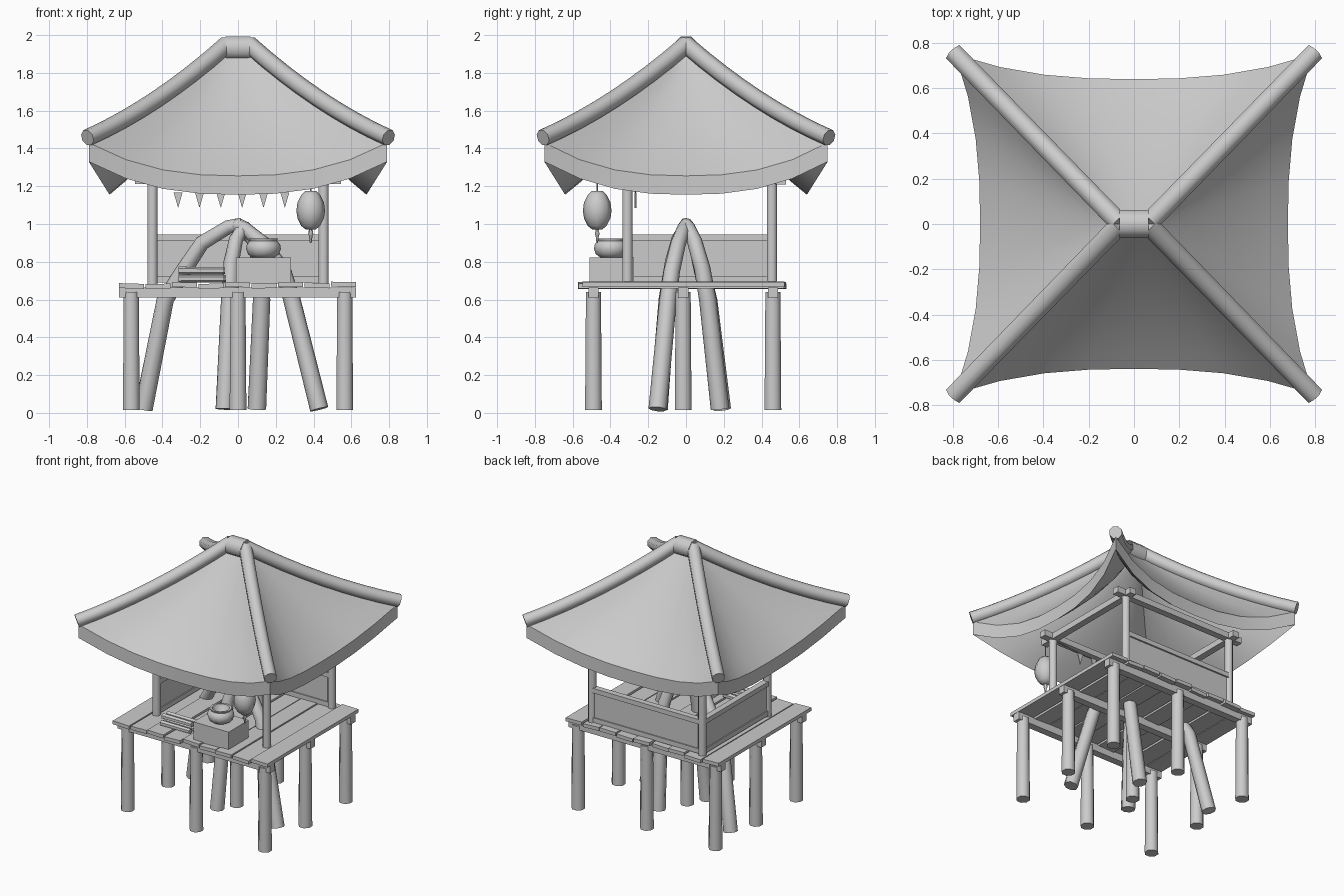
import bpy, bmesh, math, random
from mathutils import Vector

if "Cube" in bpy.data.objects:
    bpy.data.objects.remove(bpy.data.objects["Cube"])

random.seed(4)


def finish(name, bm, smooth=True):
    bmesh.ops.recalc_face_normals(bm, faces=bm.faces)
    me = bpy.data.meshes.new(name)
    bm.to_mesh(me)
    bm.free()
    ob = bpy.data.objects.new(name, me)
    bpy.context.collection.objects.link(ob)
    if smooth:
        bpy.ops.object.select_all(action='DESELECT')
        ob.select_set(True)
        bpy.context.view_layer.objects.active = ob
        bpy.ops.object.shade_smooth_by_angle(angle=math.radians(smooth if smooth > 1 else 50))
    return ob


def skin(name, rings):
    """Join rings of points into a capped skin."""
    bm = bmesh.new()
    vs = [[bm.verts.new(p) for p in r] for r in rings]
    n = len(vs[0])
    for a, b in zip(vs, vs[1:]):
        for i in range(n):
            bm.faces.new((a[i], a[(i + 1) % n], b[(i + 1) % n], b[i]))
    bm.faces.new(vs[0])
    bm.faces.new(vs[-1])
    return finish(name, bm)


def tube(name, pts, r0, r1=None, sides=8):
    """Round bar along a path, tapering from r0 to r1."""
    pts = [Vector(p) for p in pts]
    r1 = r0 if r1 is None else r1
    n = len(pts)
    rings, q, last = [], None, None
    for i, p in enumerate(pts):
        d = (pts[min(i + 1, n - 1)] - pts[max(i - 1, 0)]).normalized()
        q = d.to_track_quat('Z', 'Y') if q is None else last.rotation_difference(d) @ q
        last = d
        r = r0 + (r1 - r0) * i / (n - 1)
        rings.append([p + q @ Vector((r * math.cos(a), r * math.sin(a), 0))
                      for a in [math.tau * (k + .5) / sides for k in range(sides)]])
    return skin(name, rings)


def lathe(name, x, y, profile, sides=10):
    """Turned shape from (radius, height) pairs."""
    return skin(name, [[(x + r * math.cos(math.tau * k / sides), y + r * math.sin(math.tau * k / sides), z)
                        for k in range(sides)] for r, z in profile])


def box(name, lo, hi, tilt=0):
    bm = bmesh.new()
    bmesh.ops.create_cube(bm, size=1)
    for v in bm.verts:
        t = v.co.x * tilt
        v.co = Vector([(a + b) / 2 + c * (b - a) for a, b, c in zip(lo, hi, v.co)])
        v.co.z += t
    return finish(name, bm, False)


# Roof: four thick sagging panels rising to a short ridge, with upright eave edges
def ridge(s, drop=0.0):
    return Vector((.06 + .73 * s, .75 * s, 1.95 - drop - .49 * s - .16 * s * (1 - s)))


def roof_panel(name, along_x, sign, rows=8, cols=8):
    bm = bmesh.new()

    def row(s, drop):
        p, out = ridge(s, drop), []
        for j in range(cols + 1):
            t = 2 * j / cols - 1
            k = s * (1 - abs(t) ** 2.5)
            z = p.z - .175 * k
            out.append(bm.verts.new((p.x * t, sign * (p.y - .11 * k), z) if along_x
                                    else (sign * (p.x - .11 * k), p.y * t, z)))
        return out

    grid = [row(i / rows, .03) for i in range(rows + 1)]
    grid += [row(i / rows, .13) for i in range(rows, -1, -1)]
    for a, b in zip(grid, grid[1:]):
        for j in range(cols):
            bm.faces.new((a[j], a[j + 1], b[j + 1], b[j]))
    bmesh.ops.remove_doubles(bm, verts=bm.verts, dist=1e-4)
    ob = finish(name, bm, 32)
    top = max(ob.data.polygons, key=lambda f: f.center.z)
    if top.normal.z < 0:
        ob.data.flip_normals()


for nm, ax, sg in (("front", 1, -1), ("back", 1, 1), ("left", 0, -1), ("right", 0, 1)):
    roof_panel("roof_" + nm, ax, sg)

# Ridge logs and the crown log at the peak
for sx in (-1, 1):
    for sy in (-1, 1):
        pts = [ridge(1.01 * i / 8) for i in range(9)]
        tube("ridge_log", [(p.x * sx, p.y * sy, p.z) for p in pts], .047, .045)
tube("crown_log", [(-.065, 0, 1.932), (.065, 0, 1.932)], .067)

# Deck: stilts, cross beams and uneven planks
for y in (-.49, -.015, .46):
    box("deck_beam", (-.63, y - .027, .61), (.625, y + .027, .665))
    for x in (-.565, 0, .565):
        tube("stilt", [(x, y, .015), (x, y, .64)], .048, .043)
w = 1.265 / 9
for i in range(9):
    x = -.635 + w * i
    z = .688 + random.uniform(-.006, .006)
    box("deck_plank", (x + .004, -.56 + random.uniform(-.015, .015), z - .026),
        (x + w - .004, .52 + random.uniform(-.015, .015), z), random.uniform(-.006, .006))

# Four bent logs crossing through the deck
logs = [
    [(-.5, .19, .02), (-.385, .12, .6), (-.29, .085, .75), (-.19, .05, .9), (-.05, .01, .985), (.02, 0, 1.0)],
    [(.43, -.15, .02), (.285, -.095, .6), (.24, -.075, .75), (.13, -.04, .9), (.03, -.01, .98), (-.02, 0, 1.0)],
    [(.1, .18, .02), (.125, .115, .6), (.12, .085, .77), (.085, .045, .91), (.03, .01, .985), (0, 0, 1.0)],
    [(-.07, -.145, .02), (-.045, -.1, .6), (-.035, -.07, .8), (-.01, -.04, .92), (.03, 0, .99)],
]
for p in logs:
    tube("bent_log", p, .049, .034)

# Frame: corner posts and crossed top beams
for x in (-.453, .453):
    for y in (-.31, .455):
        tube("corner_post", [(x, y, .68), (x, y, 1.23)], .029)
    box("side_top_beam", (x - .025, -.4, 1.208), (x + .025, .53, 1.252))
for y in (-.31, .455):
    box("cross_top_beam", (-.545, y - .025, 1.212), (.545, y + .025, 1.256))

# Low walls at the back and left, with rails
for nm, t, lo, hi in (("panel", .01, .70, .92), ("top_rail", .022, .91, .945), ("bottom_rail", .018, .69, .725)):
    box("back_" + nm, (-.44, .455 - t, lo), (.44, .455 + t, hi))
    box("left_" + nm, (-.453 - t, -.30, lo), (-.453 + t, .44, hi))

# Crate with a pot
box("crate", (-.01, -.51, .685), (.28, -.275, .822))
lathe("pot", .135, -.395, [(.055, .82), (.082, .84), (.092, .868), (.088, .893), (.072, .91),
                           (.076, .922), (.06, .922), (.055, .905), (.03, .87)], 12)

# Stack of sticks
for k, (y, z) in enumerate([(-.45, .71), (-.405, .71), (-.36, .71), (-.43, .753), (-.385, .753)]):
    dx = (k % 3 - 1) * .006
    tube("stick", [(-.31 + dx, y, z), (-.07 + dx, y, z)], .021, .019, 6)

# Hanging lantern with cord and tassel
lathe("lantern", .385, -.47, [(.025, .97), (.05, .99), (.07, 1.03), (.076, 1.07),
                              (.07, 1.115), (.05, 1.155), (.028, 1.175)], 8)
tube("lantern_cord", [(.385, -.47, 1.17), (.385, -.47, 1.35)], .004, sides=5)
lathe("tassel", .385, -.47, [(.005, .90), (.01, .94), (.014, .945), (.009, .975)], 6)

# String of small pennants
tube("pennant_cord", [(-.45, -.29, 1.2), (-.2, -.267, 1.168), (.2, -.267, 1.168), (.45, -.29, 1.2)], .004, sides=5)
for i in range(6):
    x = -.317 + .113 * i
    bm = bmesh.new()
    tri = [bm.verts.new(c) for c in ((x - .024, -.267, 1.168), (x + .024, -.267, 1.168), (x, -.267, 1.085))]
    bm.faces.new(tri)
    finish("pennant", bm, False).modifiers.new("thickness", 'SOLIDIFY').thickness = .006
